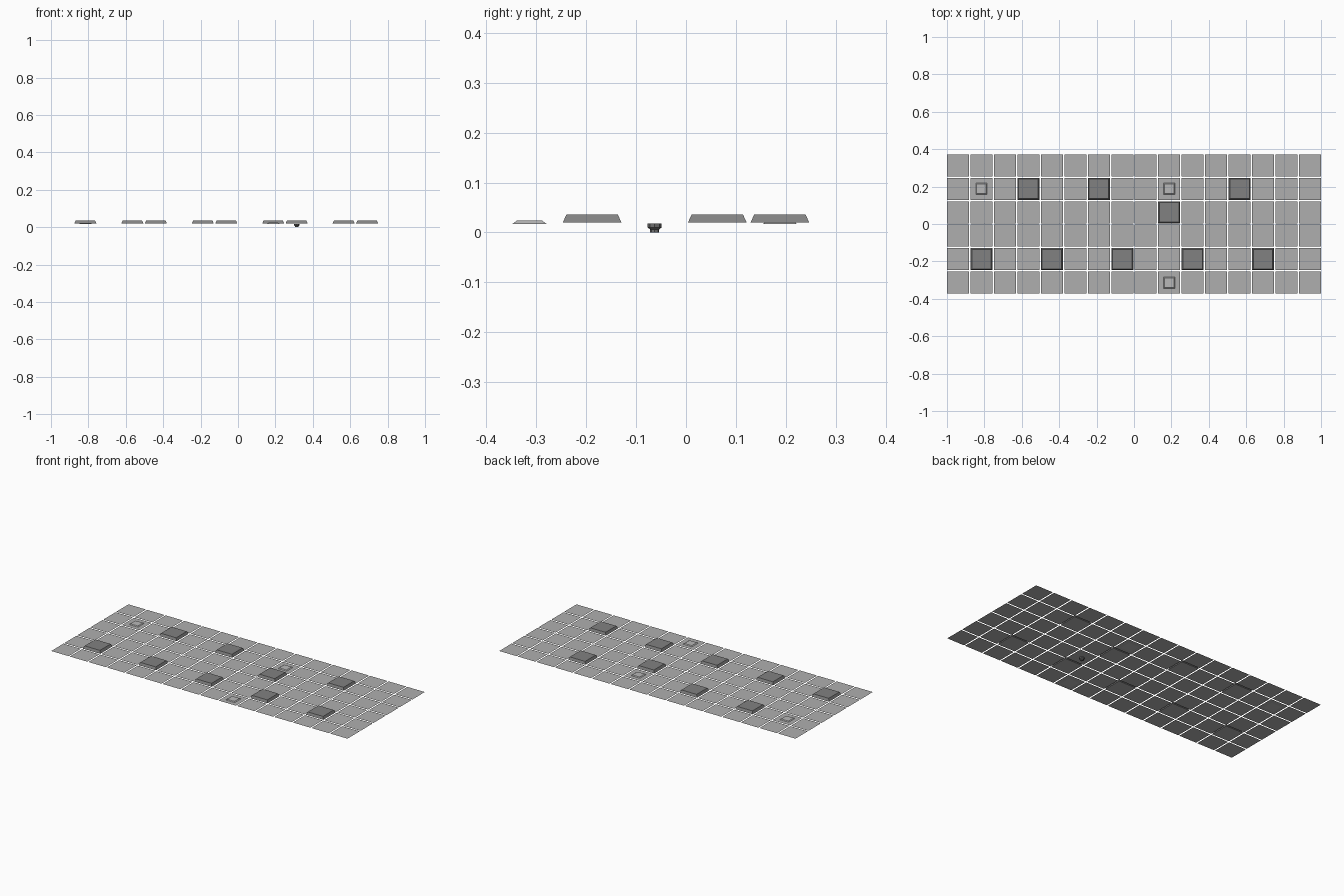
import bpy
import bmesh

if "Cube" in bpy.data.objects:
    bpy.data.objects.remove(bpy.data.objects["Cube"], do_unlink=True)

PITCH, SIZE, COLS, ROWS = 0.1255, 0.1175, 16, 6
FLOOR = 0.02


def make_material(name, value):
    mat = bpy.data.materials.new(name)
    mat.use_nodes = True
    color = (value, value, value, 1)
    mat.diffuse_color = color
    mat.node_tree.nodes["Principled BSDF"].inputs["Base Color"].default_value = color
    return mat


tile_gray = make_material("tile gray", 0.43)
block_gray = make_material("block gray", 0.22)
plate_gray = make_material("pale gray", 0.48)
knob_gray = make_material("dark gray", 0.16)


def center(col, row):
    return (col - (COLS - 1) / 2) * PITCH, (row - (ROWS - 1) / 2) * PITCH


def finish(bm, name, mats):
    mesh = bpy.data.meshes.new(name)
    bm.to_mesh(mesh)
    bm.free()
    for mat in mats:
        mesh.materials.append(mat)
    obj = bpy.data.objects.new(name, mesh)
    bpy.context.collection.objects.link(obj)
    return obj


def square(bm, x, y, z, size):
    h = size / 2
    return [bm.verts.new((x + sx * h, y + sy * h, z))
            for sx, sy in ((-1, -1), (1, -1), (1, 1), (-1, 1))]


def frustum(name, x, y, low, high, base, top, mats):
    bm = bmesh.new()
    a, b = square(bm, x, y, low, base), square(bm, x, y, high, top)
    bm.faces.new(a[::-1]).material_index = len(mats) - 1
    bm.faces.new(b)
    for i in range(4):
        j = (i + 1) % 4
        bm.faces.new((a[i], a[j], b[j], b[i]))
    return finish(bm, name, mats)


# Raised blocks: back pair of rows and front row, by grid cell
blocks = [(3, 4), (6, 4), (9, 3), (12, 4)] + [(c, 1) for c in range(1, 14, 3)]

# Thin floor tiles with open joints
bm = bmesh.new()
for col in range(COLS):
    for row in range(ROWS):
        if (col, row) not in blocks:
            bm.faces.new(square(bm, *center(col, row), FLOOR, SIZE))
finish(bm, "floor_tiles", [tile_gray])

for n, cell in enumerate(blocks):
    frustum(f"raised_block_{n + 1}", *center(*cell), FLOOR, 0.036,
            SIZE, 0.103, [block_gray, tile_gray])

# Small bevelled plates set through the floor
for n, cell in enumerate([(1, 4), (9, 4), (9, 0)]):
    frustum(f"floor_plate_{n + 1}", *center(*cell), 0.0165, 0.024,
            0.07, 0.05, [plate_gray])

# Small stepped knob hanging under one tile
bm = bmesh.new()
kx, ky = center(10, 2)
rings = []
for radius, z in ((0.009, 0), (0.009, 0.006), (0.014, 0.01), (0.014, 0.018)):
    verts = bmesh.ops.create_circle(bm, segments=8, radius=radius)["verts"]
    for v in verts:
        v.co.x += kx
        v.co.y += ky
        v.co.z = z
    rings.append(verts)
for a, b in zip(rings, rings[1:]):
    for i in range(8):
        j = (i + 1) % 8
        bm.faces.new((a[i], a[j], b[j], b[i]))
bm.faces.new(rings[0])
bm.faces.new(rings[-1])
bmesh.ops.recalc_face_normals(bm, faces=bm.faces)
finish(bm, "hanging_knob", [knob_gray])
